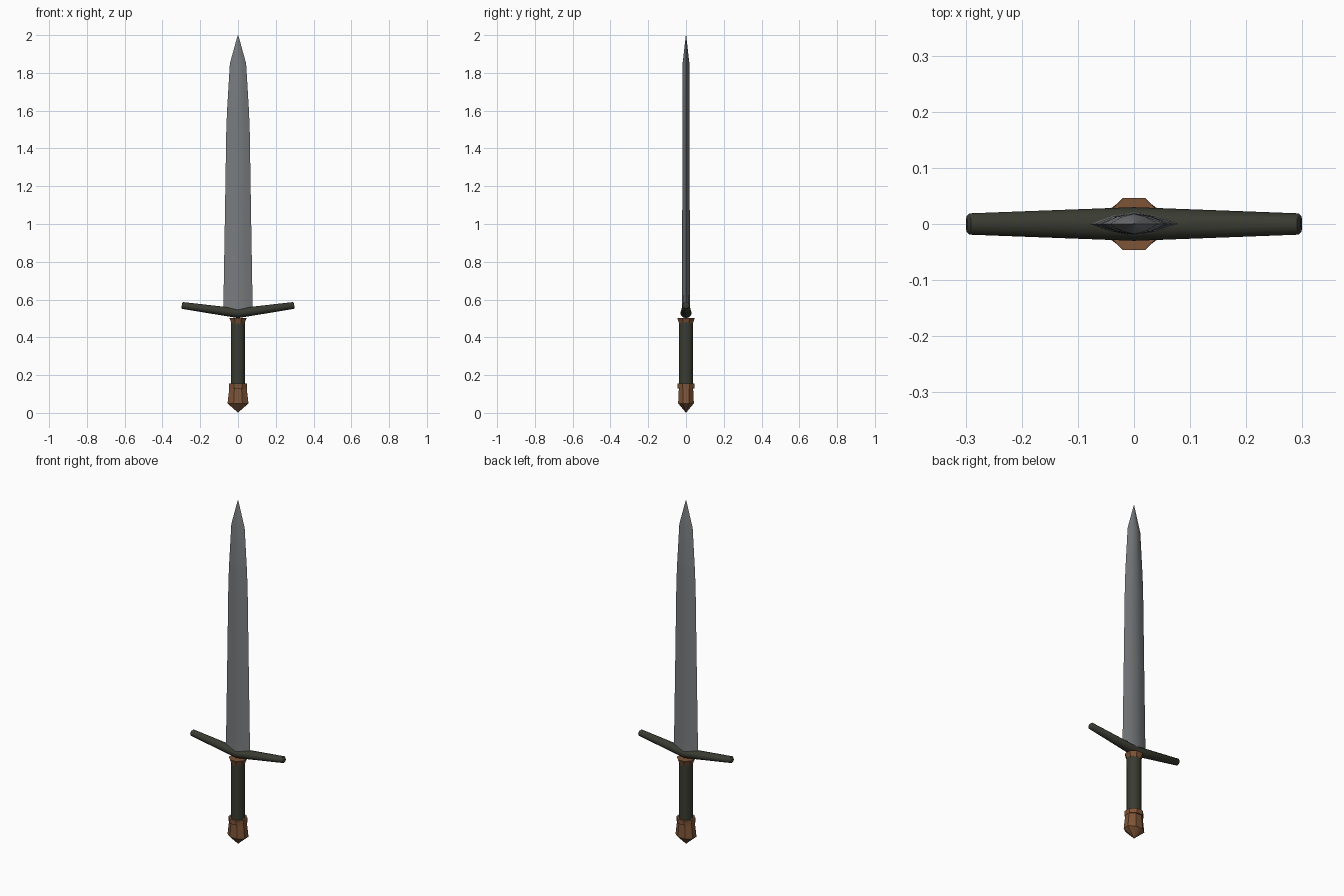
import bpy, bmesh, math
from mathutils import Vector

if "Cube" in bpy.data.objects:
    bpy.data.objects.remove(bpy.data.objects["Cube"])


def material(name, rgb):
    m = bpy.data.materials.new(name)
    m.diffuse_color = (*rgb, 1)
    m.use_nodes = True
    m.node_tree.nodes["Principled BSDF"].inputs["Base Color"].default_value = m.diffuse_color
    return m


STEEL = material("grey steel", (0.19, 0.20, 0.21))
DARK = material("dark olive", (0.042, 0.044, 0.031))
BRONZE = material("brown bronze", (0.21, 0.09, 0.038))


def loft(name, rings, mat, smooth=40):
    """Skin a list of equal-length point rings and cap both ends."""
    bm = bmesh.new()
    loops = [[bm.verts.new(p) for p in r] for r in rings]
    n = len(loops[0])
    for a, b in zip(loops, loops[1:]):
        for i in range(n):
            j = (i + 1) % n
            bm.faces.new((a[i], a[j], b[j], b[i]))
    bm.faces.new(loops[0][::-1])
    bm.faces.new(loops[-1])
    bmesh.ops.remove_doubles(bm, verts=bm.verts, dist=1e-5)
    bmesh.ops.recalc_face_normals(bm, faces=bm.faces)
    me = bpy.data.meshes.new(name)
    bm.to_mesh(me)
    bm.free()
    me.materials.append(mat)
    ob = bpy.data.objects.new(name, me)
    bpy.context.collection.objects.link(ob)
    bpy.context.view_layer.objects.active = ob
    ob.select_set(True)
    bpy.ops.object.shade_smooth_by_angle(angle=math.radians(smooth))
    ob.select_set(False)
    return ob


def oval(z, rx, ry, n, turn=0.0):
    return [Vector((rx * math.cos(2 * math.pi * (i + turn) / n),
                    ry * math.sin(2 * math.pi * (i + turn) / n), z)) for i in range(n)]


# Blade: lens-shaped section tapering to a point
SECTION = [(1, 0), (0.5, 0.7), (0, 1), (-0.5, 0.7), (-1, 0), (-0.5, -0.7), (0, -1), (0.5, -0.7)]
BLADE = [(0.53, 0.078, 0.021), (1.0, 0.07, 0.02), (1.5, 0.062, 0.019),
         (1.6, 0.058, 0.019), (1.85, 0.043, 0.018), (1.998, 0.002, 0.001)]
loft("blade", [[Vector((x * w, y * d, z)) for x, y in SECTION] for z, w, d in BLADE], STEEL)

# Crossguard: V-shaped bar thinning toward rounded ends
GUARD = [(0.298, 0.568, 0.014, 0.012), (0.293, 0.5685, 0.019, 0.018), (0, 0.528, 0.03, 0.026)]
stations = GUARD + [(-x, z, a, b) for x, z, a, b in GUARD[1::-1]]
guard_rings = []
for x, z, ry, rz in stations:
    tilt = -0.13 * (x > 0) + 0.13 * (x < 0)
    guard_rings.append([Vector((x + tilt * p.y, p.x, z + p.y)) for p in oval(0, ry, rz, 12)])
loft("crossguard", guard_rings, DARK, 50)

# Grip
loft("grip", [oval(z, 0.038, 0.038, 12, 0.5) for z in (0.13, 0.49)], DARK)

# Flared collar below the guard
loft("upper_collar", [oval(0.472, 0.038, 0.04, 8, 0.5), oval(0.486, 0.042, 0.044, 8, 0.5),
                      oval(0.502, 0.05, 0.05, 8, 0.5)], BRONZE, 30)

# Ring between grip and pommel
loft("lower_collar", [oval(z, 0.052, 0.05, 8, 0.5) for z in (0.13, 0.156)], BRONZE, 30)

# Faceted pommel ending in a point
loft("pommel", [oval(z, rx, ry, 8, 0.5) for z, rx, ry in
                ((0.0, 0, 0), (0.012, 0.013, 0.01), (0.05, 0.06, 0.045),
                 (0.13, 0.05, 0.041))], BRONZE, 35)
